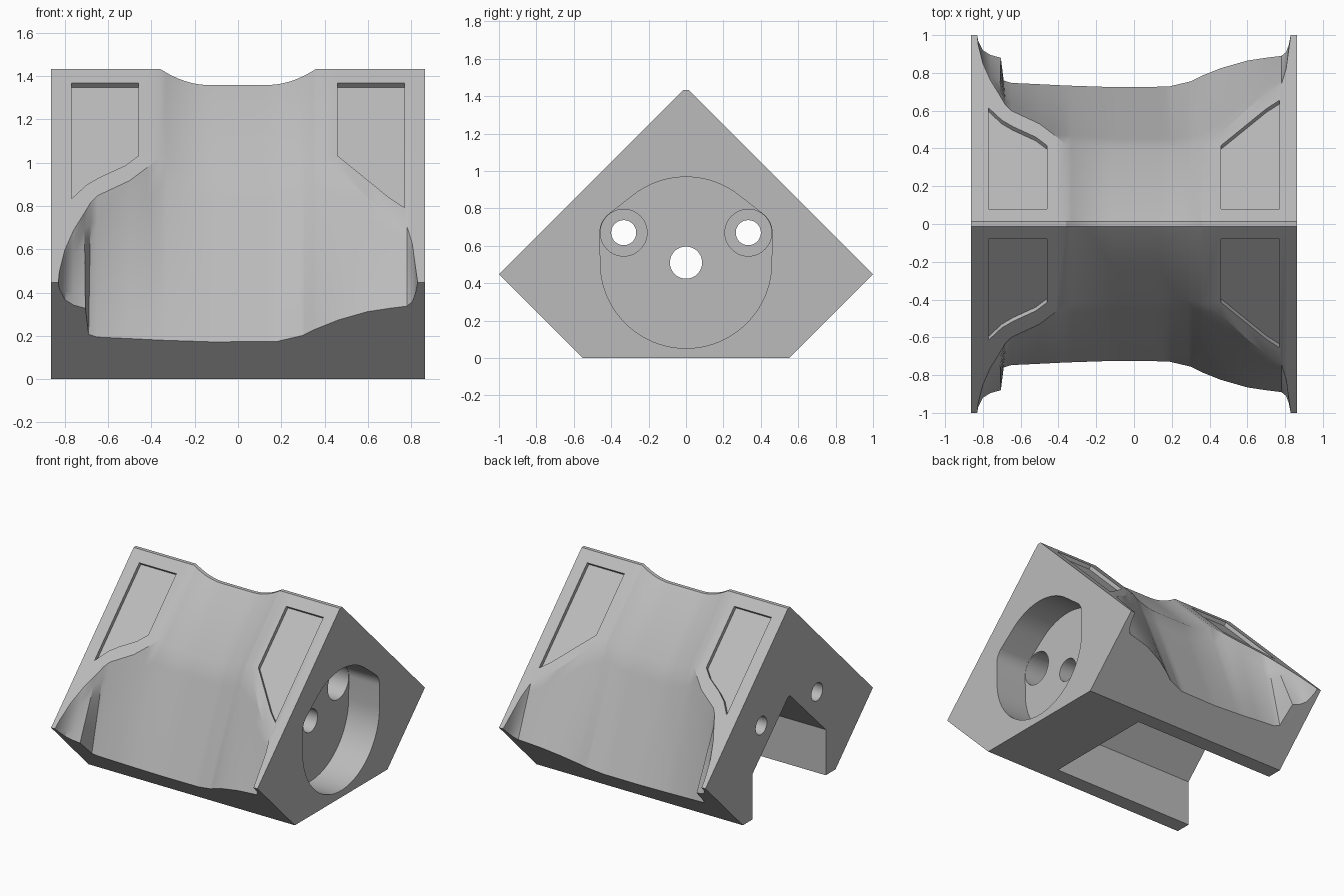
import bpy, bmesh, math
from mathutils import Vector
from mathutils.geometry import convex_hull_2d

if "Cube" in bpy.data.objects:
    bpy.data.objects.remove(bpy.data.objects["Cube"])

grey = bpy.data.materials.new("plain_grey")
grey.use_nodes = True
COLOUR = (0.5, 0.5, 0.5, 1)
grey.diffuse_color = COLOUR
grey.node_tree.nodes["Principled BSDF"].inputs["Base Color"].default_value = COLOUR

RIDGE, SLOPE, FOOT = 1.433, 1.447, 0.553   # ridge height, upper slope y + z, half base
END = 0.863                                # half length


def make_object(name, bm):
    bmesh.ops.recalc_face_normals(bm, faces=bm.faces[:])
    mesh = bpy.data.meshes.new(name)
    bm.to_mesh(mesh)
    bm.free()
    mesh.materials.append(grey)
    obj = bpy.data.objects.new(name, mesh)
    bpy.context.collection.objects.link(obj)
    return obj


def prism(name, points, sweep):
    bm = bmesh.new()
    near = [bm.verts.new(p) for p in points]
    far = [bm.verts.new(Vector(p) + Vector(sweep)) for p in points]
    bm.faces.new(near)
    bm.faces.new(far[::-1])
    for i in range(len(near)):
        j = (i + 1) % len(near)
        bm.faces.new((near[i], far[i], far[j], near[j]))
    return make_object(name, bm)


def circle(y, z, r, n=64):
    return [(y + r * math.cos(math.tau * i / n), z + r * math.sin(math.tau * i / n))
            for i in range(n)]


def x_prism(name, outline, x0, x1):
    return prism(name, [(x0, y, z) for y, z in outline], (x1 - x0, 0, 0))


def cut(target, cutter):
    cutter.hide_render = True
    mod = target.modifiers.new("cut", "BOOLEAN")
    mod.operation, mod.solver, mod.object = "DIFFERENCE", "EXACT", cutter
    bpy.context.view_layer.objects.active = target
    bpy.ops.object.modifier_apply(modifier=mod.name)
    bpy.data.objects.remove(cutter)


# Scooped body: stations of upper edge (x, y) and lower edge (x, y)
stations = [
    (-END, 1, -END, 1), (-.83, 1, -.83, 1), (-.825, .95, -.825, .97),
    (-.80, .85, -.80, .92), (-.76, .76, -.76, .895), (-.71, .68, -.705, .88),
    (-.68, .63, -.69, .76), (-.65, .60, -.65, .747), (-.5, .53, -.5, .74),
    (-.42, .47, -.4, .735), (-.36, .42, -.36, .733), (-.12, .40, -.12, .725),
    (.18, .40, .18, .727), (.30, .405, .30, .755), (.36, .42, .36, .785),
    (.46, .48, .46, .825), (.6, .61, .6, .865), (.7, .69, .7, .88),
    (.78, .74, .78, .89), (.805, .82, .805, .91), (.82, .93, .82, .95),
    (.83, 1, .83, 1), (END, 1, END, 1)]

# Refine the saddle in the middle
fine = []
for a, b in zip(stations, stations[1:]):
    steps = 8 if abs(a[0] + b[0]) < 0.75 and b[0] - a[0] > 0.05 else 1
    for k in range(steps):
        fine.append(Vector(a).lerp(Vector(b), k / steps))
fine.append(Vector(stations[-1]))


def saddle_drop(x):
    t = (abs(x) - 0.13) / 0.23
    return 0.075 * (1 - min(max(t, 0), 1) ** 2)


def section(station, rows=6):
    xt, yt, xb, yb = station
    drop = saddle_drop(xt)
    top = Vector((xt, yt, SLOPE - yt - drop))
    low = Vector((xb, yb, yb - FOOT))
    half = [Vector((xt, SLOPE - RIDGE, RIDGE - drop))]
    half += [top.lerp(low, k / rows) for k in range(rows + 1)]
    half.append(Vector((xt, FOOT, 0)))
    return half + [Vector((p.x, -p.y, p.z)) for p in reversed(half)]


bm = bmesh.new()
rings = [[bm.verts.new(p) for p in section(s)] for s in fine]
for r, s in zip(rings, rings[1:]):
    for i in range(len(r)):
        j = (i + 1) % len(r)
        bm.faces.new((r[i], r[j], s[j], s[i]))
bm.faces.new(rings[0])
bm.faces.new(rings[-1])
bmesh.ops.remove_doubles(bm, verts=bm.verts[:], dist=0.0005)
body = make_object("scooped_block", bm)

# Round pocket with two side lobes, on the +x end
BORE_Y, BORE_Z, AXIS_Z = 0.333, 0.67, 0.51
lobes = circle(0, AXIS_Z, 0.458, 96)
for side in (-1, 1):
    lobes += circle(side * BORE_Y, BORE_Z, 0.127)
pocket = [lobes[i] for i in convex_hull_2d(lobes)]
cut(body, x_prism("pocket_cutter", pocket, 0.605, 1))

# Channel under the body, open at the -x end
channel = [(-.437, -.1), (.437, -.1), (.437, .345), (.01, .765), (-.01, .765), (-.437, .345)]
cut(body, x_prism("channel_cutter", channel, -1, 0.326))

# Centre bore and the two stepped side bores
cut(body, x_prism("centre_bore_cutter", circle(0, AXIS_Z, 0.086), 0.2, 0.7))
for side in (-1, 1):
    cut(body, x_prism("bore_cutter", circle(side * BORE_Y, BORE_Z, 0.067), -1, 0.7))
    cut(body, x_prism("counterbore_cutter", circle(side * BORE_Y, BORE_Z, 0.125), -0.1, 0.65))

# Recessed panels on both slopes, outlined as (x, y)
left_panel = [(.46, .08), (.77, .08), (.77, .655), (.70, .61), (.62, .545), (.46, .415)]
right_panel = [(-.46, .08), (-.77, .08), (-.77, .615), (-.70, .55), (-.64, .515),
               (-.52, .46), (-.46, .415)]
for outline in (left_panel, right_panel):
    for side in (-1, 1):
        normal = Vector((0, side, 1)).normalized()
        floor = [Vector((x, side * y, SLOPE - y)) - normal * 0.028 for x, y in outline]
        cut(body, prism("panel_cutter", floor, normal * 0.07))

# Smooth curves, sharp corners
bpy.ops.object.select_all(action="DESELECT")
body.select_set(True)
bpy.context.view_layer.objects.active = body
bpy.ops.object.shade_smooth_by_angle(angle=math.radians(28))
